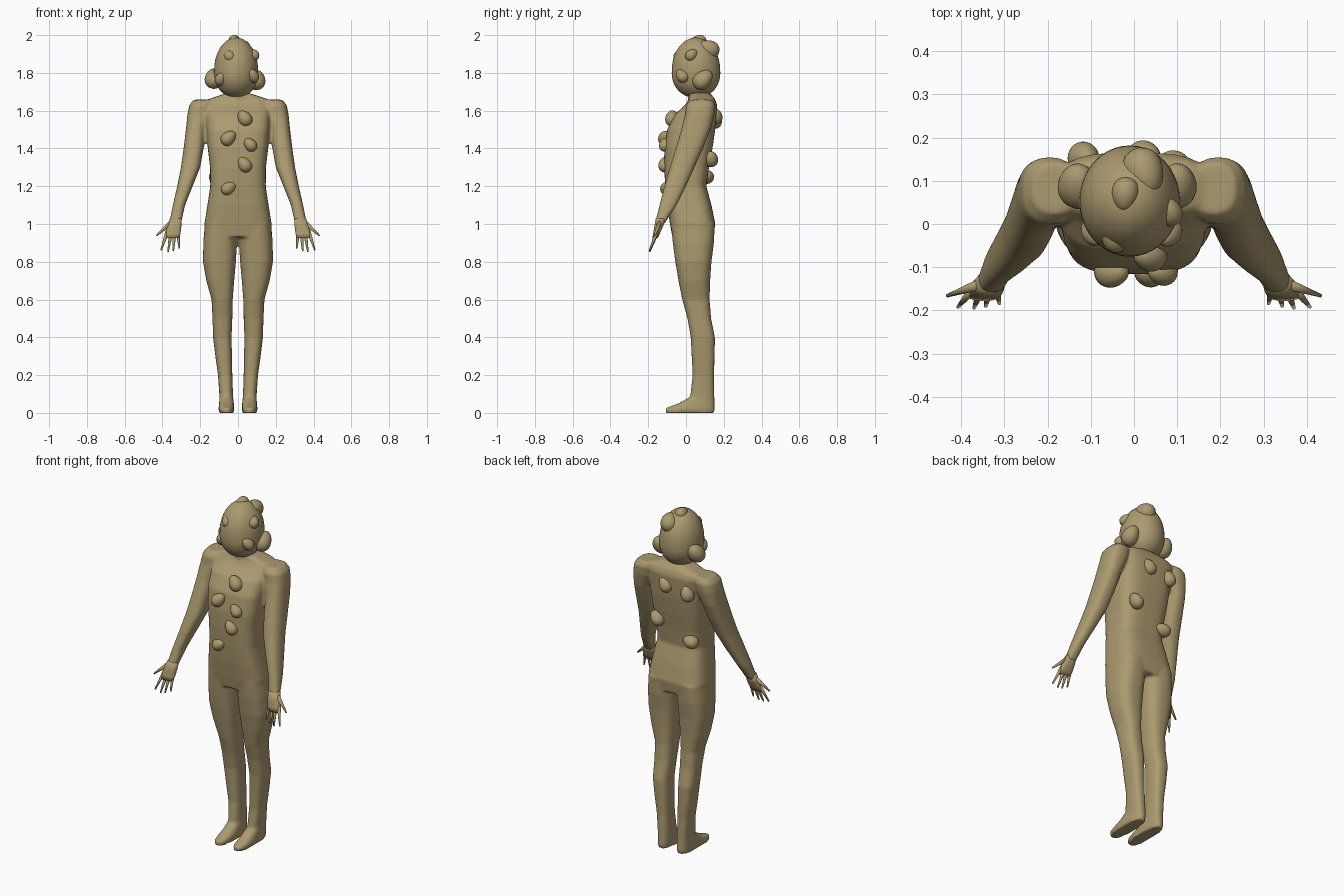
import bpy, bmesh, math
from mathutils import Vector, Matrix

skin = bpy.data.materials.new("khaki skin")
skin.diffuse_color = (0.41, 0.325, 0.16, 1)


def finish(name, bm):
    bmesh.ops.recalc_face_normals(bm, faces=bm.faces)
    me = bpy.data.meshes.new(name)
    bm.to_mesh(me)
    bm.free()
    me.materials.append(skin)
    for p in me.polygons:
        p.use_smooth = True
    ob = bpy.data.objects.new(name, me)
    bpy.context.collection.objects.link(ob)
    return ob


def loft(bm, rings, power=2.0, side=1, seg=28):
    """Skin horizontal superellipse rings: (z, x0, x1, y0, y1)."""
    prev = None
    for z, x0, x1, y0, y1 in rings:
        ring = []
        for i in range(seg):
            a = 2 * math.pi * (i + 0.5) / seg
            c, s = math.cos(a), math.sin(a)
            x = (x0 + x1) / 2 + (x1 - x0) / 2 * math.copysign(abs(c) ** (2 / power), c)
            y = (y0 + y1) / 2 + (y1 - y0) / 2 * math.copysign(abs(s) ** (2 / power), s)
            ring.append(bm.verts.new((side * x, y, z)))
        if prev:
            for i in range(seg):
                j = (i + 1) % seg
                bm.faces.new((prev[i], prev[j], ring[j], ring[i]))
        else:
            bm.faces.new(ring[::-1])
        prev = ring
    bm.faces.new(prev)


# Torso profile: z, half width, front, back
torso = [(0.93, .172, -.072, .145), (1.0, .178, -.085, .155), (1.1, .162, -.10, .135),
         (1.2, .147, -.11, .108), (1.3, .148, -.116, .122), (1.4, .16, -.115, .14),
         (1.5, .167, -.10, .155), (1.58, .17, -.06, .162), (1.63, .17, -.005, .165),
         (1.66, .16, .015, .155), (1.69, .07, .02, .13)]
arm = [(1.0, .302, .365, -.165, -.115), (1.1, .28, .345, -.14, -.05),
       (1.2, .24, .322, -.115, .0), (1.3, .20, .302, -.085, .045),
       (1.4, .182, .288, -.055, .09), (1.5, .17, .276, -.025, .13),
       (1.58, .14, .268, -.005, .15), (1.63, .13, .258, .0, .155),
       (1.658, .13, .235, .025, .14)]
leg = [(0.0, .022, .102, -.11, .15), (.025, .02, .103, -.108, .153), (.05, .022, .1, -.04, .152),
       (.085, .026, .098, .022, .15), (.2, .03, .106, .035, .148), (.3, .032, .12, .03, .152),
       (.4, .034, .132, .025, .153), (.5, .03, .135, .008, .133), (.6, .028, .14, -.02, .125),
       (.7, .02, .168, -.04, .128), (.8, .011, .185, -.057, .135),
       (.9, .005, .184, -.07, .148), (1.0, .0, .176, -.08, .153)]

# Body: torso, neck, arms and legs fused into one smooth skin
bm = bmesh.new()
loft(bm, [(z, -w, w, f, b) for z, w, f, b in torso], 3.4, seg=40)
loft(bm, [(1.62, -.065, .06, .01, .12), (1.74, -.06, .05, .01, .115)])
for s in (-1, 1):
    loft(bm, arm, 2.5, s)
    loft(bm, leg, 2.6, s)
body = finish("body", bm)
rm = body.modifiers.new("fuse", 'REMESH')
rm.mode = 'VOXEL'
rm.voxel_size = 0.008
rm.use_smooth_shade = True
sm = body.modifiers.new("soften", 'SMOOTH')
sm.factor = 0.5
sm.iterations = 4

# Hands: flat palm with tapered fingers and thumb (base, tip, radius)
fingers = [((.374, -.153, .96), (.407, -.192, .862), .011),
           ((.355, -.156, .955), (.37, -.194, .853), .011),
           ((.336, -.156, .955), (.343, -.190, .857), .011),
           ((.318, -.152, .955), (.311, -.184, .872), .010),
           ((.352, -.138, 1.01), (.432, -.166, .938), .014)]
for s, side in ((-1, "right"), (1, "left")):
    bm = bmesh.new()
    loft(bm, [(.925, .312, .384, -.178, -.15), (.95, .304, .386, -.174, -.138),
              (.985, .30, .376, -.168, -.122), (1.03, .298, .36, -.16, -.105)], 2.5, s)
    for a, b, r in fingers:
        a, b = (Vector((s * p[0], p[1], p[2])) for p in (a, b))
        d = b - a
        m = Matrix.Translation((a + b) / 2) @ d.to_track_quat('Z', 'Y').to_matrix().to_4x4()
        bmesh.ops.create_cone(bm, cap_ends=True, segments=10, radius1=r, radius2=.004,
                              depth=d.length, matrix=m)
    finish(side + "_hand", bm)

# Head: egg with a fuller lower half
HEAD = Vector((-.01, .053, 1.815))
bm = bmesh.new()
bmesh.ops.create_uvsphere(bm, u_segments=40, v_segments=28, radius=1)
for v in bm.verts:
    k = 1 + .10 * max(0, -v.co.z)
    v.co = HEAD + Vector((v.co.x * .116 * k, v.co.y * .128 * k,
                          v.co.z * (.172 if v.co.z > 0 else .148)))
finish("head", bm)


def bump(name, pos, r, normal, tilt):
    """Egg-shaped growth, its long axis lying along the surface."""
    bm = bmesh.new()
    bmesh.ops.create_uvsphere(bm, u_segments=20, v_segments=14, radius=1)
    for v in bm.verts:
        k = 1 - .18 * v.co.y
        v.co = Vector((v.co.x * k * .85, v.co.y * 1.1, v.co.z * k * .9)) * r
    rot = normal.to_track_quat('Z', 'Y').to_matrix().to_4x4()
    bm.transform(Matrix.Translation(pos) @ rot @ Matrix.Rotation(tilt, 4, 'Z'))
    finish(name, bm)


# Growths on the head
for i, (x, y, z, r) in enumerate([
        (-.128, .09, 1.772, .054), (-.09, -.018, 1.768, .036), (-.045, -.03, 1.89, .035),
        (.08, .03, 1.895, .034), (.078, -.02, 1.785, .036), (.097, .09, 1.765, .054),
        (.022, .118, 1.925, .055), (-.02, .068, 1.968, .037)]):
    p = Vector((x, y, z))
    bump("head_bump_%d" % (i + 1), p, r, p - HEAD, .7 * (-1) ** i)

# Growths on chest and back
for i, (x, y, z, r, t) in enumerate([
        (.035, -.072, 1.56, .042, .6), (-.05, -.11, 1.455, .041, -.8), (.065, -.11, 1.42, .036, .7),
        (.035, -.11, 1.315, .040, .6), (-.05, -.102, 1.19, .038, -1.0),
        (.025, .155, 1.57, .042, .6), (-.115, .152, 1.55, .042, .3),
        (.095, .132, 1.345, .042, .7), (-.108, .11, 1.25, .042, 1.4)]):
    bump("torso_bump_%d" % (i + 1), Vector((x, y, z)), r,
         Vector((0, 1 if y > 0 else -1, 0)), t)
